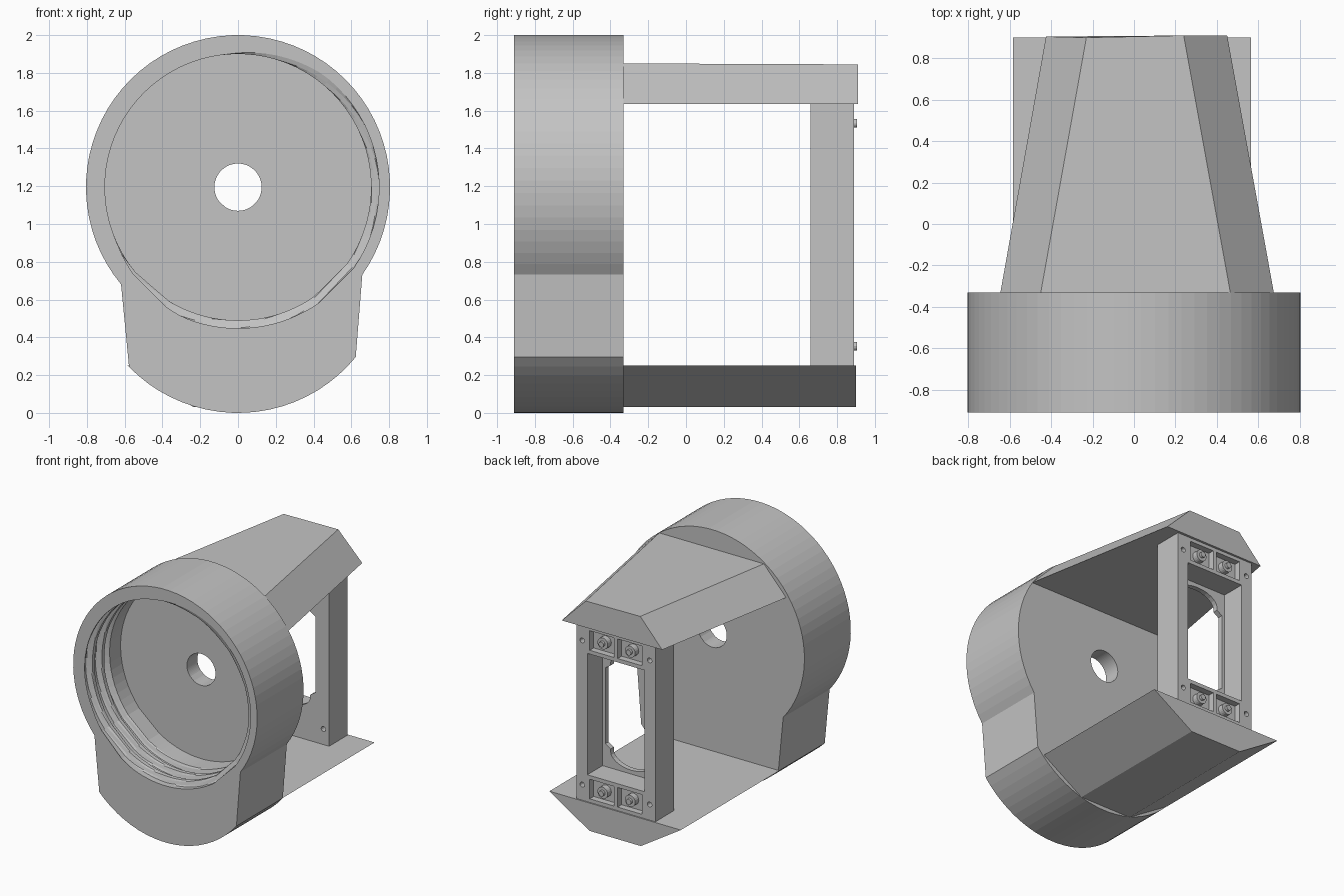
import bpy, bmesh, math
from math import sin, cos, pi, tau, radians

if "Cube" in bpy.data.objects:
    bpy.data.objects.remove(bpy.data.objects["Cube"])

grey = bpy.data.materials.new("light grey plastic")
grey.diffuse_color = (0.55, 0.55, 0.55, 1)
grey.use_nodes = True
grey.node_tree.nodes["Principled BSDF"].inputs["Base Color"].default_value = grey.diffuse_color


def make(name, bm):
    bmesh.ops.recalc_face_normals(bm, faces=bm.faces)
    me = bpy.data.meshes.new(name)
    bm.to_mesh(me)
    bm.free()
    me.materials.append(grey)
    ob = bpy.data.objects.new(name, me)
    bpy.context.collection.objects.link(ob)
    return ob


def loft(bm, rings, cyclic=False):
    """Skin a list of equal-length point rings; cap the ends unless cyclic."""
    vs = [[bm.verts.new(p) for p in r] for r in rings]
    n = len(vs[0])
    for a in range(len(vs) if cyclic else len(vs) - 1):
        r, s = vs[a], vs[(a + 1) % len(vs)]
        for i in range(n):
            j = (i + 1) % n
            bm.faces.new((r[i], r[j], s[j], s[i]))
    if not cyclic:
        bm.faces.new(vs[0])
        bm.faces.new(vs[-1])


def prism(bm, pts, y0, y1):
    loft(bm, [[(x, y, z) for x, z in pts] for y in (y0, y1)])


def box(bm, x0, x1, y0, y1, z0, z1):
    prism(bm, [(x0, z0), (x1, z0), (x1, z1), (x0, z1)], y0, y1)


def rod(bm, x, z, r, y0, y1, n=20):
    prism(bm, [(x + r * cos(tau * i / n), z + r * sin(tau * i / n)) for i in range(n)], y0, y1)


# Threaded drum with a rounded foot, built as one closed ring of sections
R, CZ, Y0, Y1 = 0.805, 1.195, -0.91, -0.33


def arc(cz, a0, a1, n):
    return [(R * cos(a0 + (a1 - a0) * i / n), cz + R * sin(a0 + (a1 - a0) * i / n))
            for i in range(n + 1)]


a_right = math.atan2(0.73 - CZ, 0.66)
a_left = math.atan2(0.68 - CZ, -0.62) + tau
b_left = math.atan2(0.25 - R, -0.57)
b_right = math.atan2(0.29 - R, 0.63)
outline = arc(CZ, a_right, a_left, 54) + arc(R, b_left, b_right, 20)
angles = [math.atan2(z - CZ, x) for x, z in outline]


def circle(y, radius):
    return [(radius(t) * cos(t), y, CZ + radius(t) * sin(t)) for t in angles]


def thread(d, pitch=0.12):
    def radius(t):
        u = t / tau + 1 / 12 + d / pitch
        u = abs(u - round(u))
        k = max(0, min(1, (0.35 - u) / 0.12))
        return 0.705 + 0.042 * k * max(0, min(1, (0.31 - d) / 0.02))
    return radius


FLOOR = -0.46
rings = [[(x, y, z) for x, z in outline] for y in (Y1, Y0)]
rings += [circle(Y0 + 0.32 * i / 40, thread(0.32 * i / 40)) for i in range(41)]
rings += [circle(FLOOR, lambda t: 0.705), circle(FLOOR, lambda t: 0.125),
          circle(Y1, lambda t: 0.125)]
bm = bmesh.new()
loft(bm, rings, cyclic=True)
make("threaded_drum", bm)

# Tapered roof plate
bm = bmesh.new()
loft(bm, [[(-0.645, Y1, 1.635), (0.675, Y1, 1.635), (0.465, Y1, 1.85), (-0.45, Y1, 1.85)],
          [(-0.425, 0.905, 1.635), (0.45, 0.91, 1.635), (0.24, 0.91, 1.845), (-0.23, 0.9, 1.845)]])
make("roof_plate", bm)

# Straight floor tray with sloped sides
bm = bmesh.new()
prism(bm, [(-0.585, 0.25), (0.565, 0.25), (0.215, 0.03), (-0.235, 0.03)], Y1, 0.9)
make("floor_tray", bm)

# Switch frame standing at the back
CX, MZ = -0.01, 0.943
bm = bmesh.new()
box(bm, CX - 0.345, CX + 0.345, 0.66, 0.89, 0.25, 1.636)
frame = make("switch_frame", bm)

# Cutters: rear well, screw holes and terminal pockets
bm = bmesh.new()
box(bm, CX - 0.25, CX + 0.25, 0.70, 1.0, MZ - 0.48, MZ + 0.48)
for sx in (-1, 1):
    for sz in (-1, 1):
        rod(bm, CX + sx * 0.295, MZ + sz * 0.57, 0.02, 0.5, 1.0, 12)
        xs = sorted((CX + sx * 0.015, CX + sx * 0.23))
        zs = sorted((MZ + sz * 0.51, MZ + sz * 0.665))
        box(bm, *xs, 0.84, 1.0, *zs)
well = make("well_cutter", bm)

# Cutter: round-ended window through the thin front plate
half = [(0.225, -0.30), (0.225, 0.30), (0.18, 0.33)]
half += [(0.18 * cos(a), 0.35 + 0.10 * sin(a)) for a in [pi * i / 12 for i in range(13)]]
half += [(-0.18, 0.33), (-0.225, 0.30), (-0.225, -0.30), (-0.18, -0.33)]
half += [(-0.18 * cos(a), -0.35 - 0.10 * sin(a)) for a in [pi * i / 12 for i in range(13)]]
half += [(0.18, -0.33)]
bm = bmesh.new()
prism(bm, [(CX + x, MZ + z) for x, z in half], 0.5, 0.8)
window = make("window_cutter", bm)

bpy.context.view_layer.objects.active = frame
for cutter in (well, window):
    cutter.hide_render = True
    m = frame.modifiers.new(cutter.name, 'BOOLEAN')
    m.operation = 'DIFFERENCE'
    m.solver = 'EXACT'
    m.object = cutter
    bpy.ops.object.modifier_apply(modifier=m.name)
    bpy.data.objects.remove(cutter)

# Terminal screws in the pockets
bm = bmesh.new()
for sx in (-1, 1):
    for sz in (-1, 1):
        x, z = CX + sx * 0.12, MZ + sz * 0.59
        rod(bm, x, z, 0.045, 0.83, 0.885)
        rod(bm, x, z, 0.022, 0.88, 0.905, 12)
make("terminal_screws", bm)
